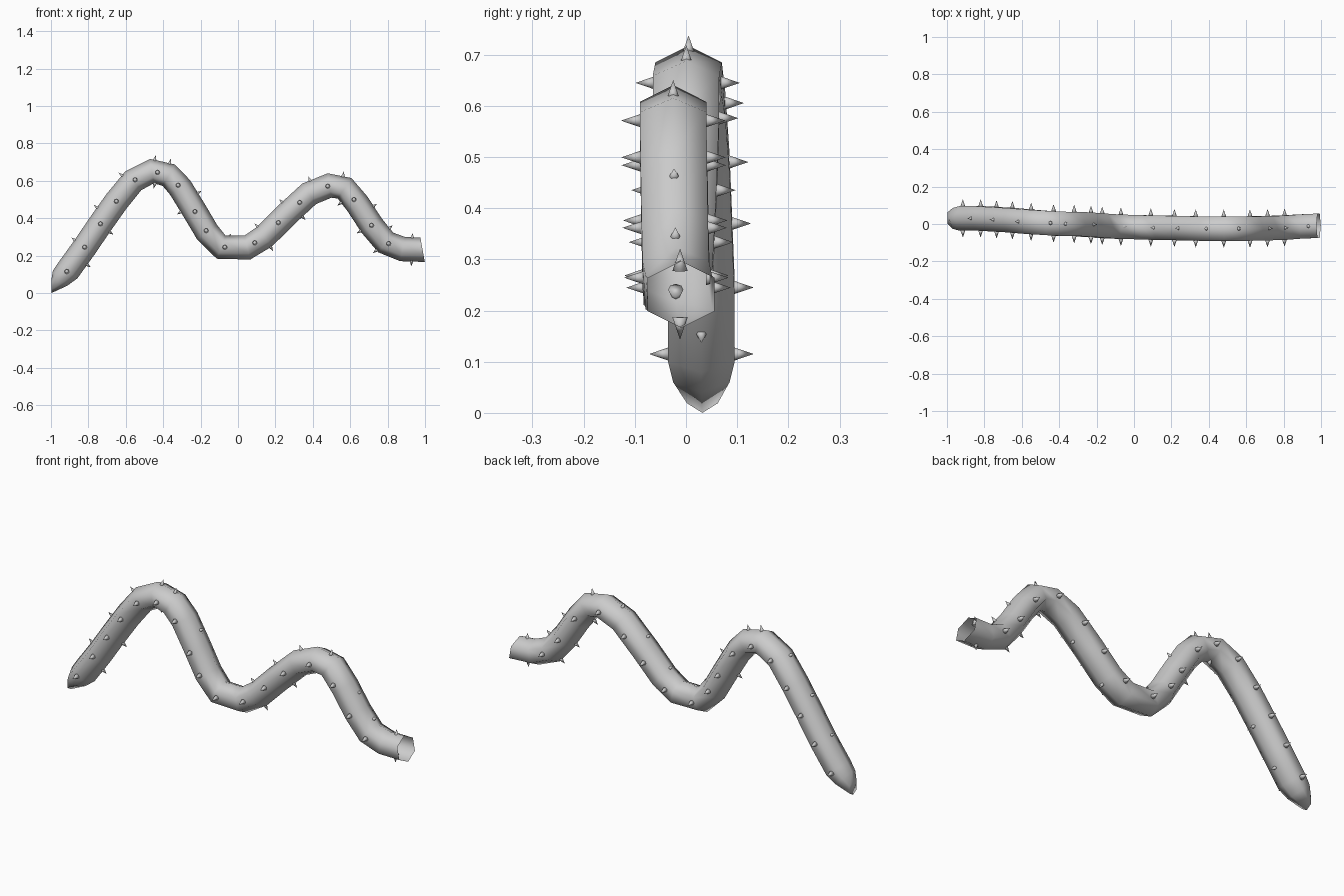
import bpy, bmesh, math
from mathutils import Vector, Matrix

if "Cube" in bpy.data.objects:
    bpy.data.objects.remove(bpy.data.objects["Cube"], do_unlink=True)

grey = bpy.data.materials.new("plain_grey")
grey.use_nodes = True
grey.diffuse_color = (0.6, 0.6, 0.6, 1)
grey.node_tree.nodes["Principled BSDF"].inputs["Base Color"].default_value = (0.6, 0.6, 0.6, 1)

# Centre line of the vine
PATH = [Vector(p) for p in (
    (-0.95, 0.03, 0.08), (-0.91, 0.03, 0.12), (-0.82, 0.03, 0.245), (-0.735, 0.025, 0.37),
    (-0.65, 0.02, 0.49), (-0.56, 0.012, 0.6), (-0.46, 0.005, 0.652), (-0.37, 0, 0.63),
    (-0.31, 0, 0.565), (-0.23, -0.005, 0.435), (-0.165, -0.01, 0.325), (-0.09, -0.014, 0.245),
    (0.05, -0.018, 0.243), (0.14, -0.02, 0.3), (0.25, -0.022, 0.41), (0.38, -0.025, 0.53),
    (0.49, -0.025, 0.575), (0.57, -0.025, 0.56), (0.64, -0.024, 0.475), (0.715, -0.022, 0.36),
    (0.79, -0.02, 0.27), (0.88, -0.014, 0.235), (0.987, -0.009, 0.231))]
SIDE = Vector((0, 1, 0))


def finish(bm, name):
    mesh = bpy.data.meshes.new(name)
    bmesh.ops.recalc_face_normals(bm, faces=bm.faces)
    for f in bm.faces:
        f.smooth = True
    bm.to_mesh(mesh)
    bm.free()
    mesh.materials.append(grey)
    obj = bpy.data.objects.new(name, mesh)
    bpy.context.collection.objects.link(obj)
    return obj


def up_of(direction):
    d = Vector((direction.x, 0, direction.z)).normalized()
    return Vector((-d.z, 0, d.x))


def ring(bm, centre, up, wide, tall):
    angles = [math.radians(90 + 60 * i) for i in range(6)]
    return [bm.verts.new(centre + SIDE * wide * math.cos(a) + up * tall * math.sin(a))
            for a in angles]


# Hexagonal stem, closed at the narrow tip and open at the other end
bm = bmesh.new()
rings = [ring(bm, Vector((-0.997, 0.032, 0.038)), Vector((0, 0, 1)), 0.035, 0.038)]
last = len(PATH) - 1
for i, p in enumerate(PATH):
    up = up_of(PATH[min(i + 1, last)] - PATH[max(i - 1, 0)])
    if i == last:
        up = Vector((-0.18, 0, 1)).normalized()
    size = 0.85 if i == 0 else 1
    rings.append(ring(bm, p, up, 0.075 * size, 0.066 * size))
for a, b in zip(rings, rings[1:]):
    for k in range(6):
        n = (k + 1) % 6
        bm.faces.new((a[k], a[n], b[n], b[k]))
bm.faces.new(rings[0])
finish(bm, "vine_stem")


def on_path(x):
    for a, b in zip(PATH, PATH[1:]):
        if a.x <= x <= b.x:
            return a.lerp(b, (x - a.x) / (b.x - a.x)), up_of(b - a)


def thorns(name, stations, direction, reach):
    bm = bmesh.new()
    for x in stations:
        centre, up = on_path(x)
        out = direction(up)
        turn = out.to_track_quat('Z', 'Y').to_matrix().to_4x4()
        place = Matrix.Translation(centre + out * (reach - 0.022)) @ turn
        bmesh.ops.create_cone(bm, cap_ends=True, segments=8, radius1=0.015,
                              radius2=0, depth=0.044, matrix=place)
    bmesh.ops.remove_doubles(bm, verts=bm.verts, dist=0.0001)
    finish(bm, name)


# Thorns in rows along the four sides
flanks = (-0.915, -0.82, -0.735, -0.65, -0.55, -0.43, -0.32, -0.23, -0.17, -0.07,
          0.09, 0.216, 0.33, 0.48, 0.62, 0.714, 0.805)
thorns("front_thorns", flanks, lambda up: -SIDE, 0.102)
thorns("back_thorns", flanks, lambda up: SIDE, 0.102)
thorns("upper_thorns", (-0.82, -0.7, -0.57, -0.46, -0.38, -0.27, -0.1, 0.15, 0.28, 0.41,
                        0.55, 0.67, 0.76, 0.93), lambda up: up, 0.088)
thorns("lower_thorns", (-0.86, -0.74, -0.43, -0.25, 0.14, 0.3, 0.6, 0.71, 0.79, 0.93),
       lambda up: -up, 0.09)
